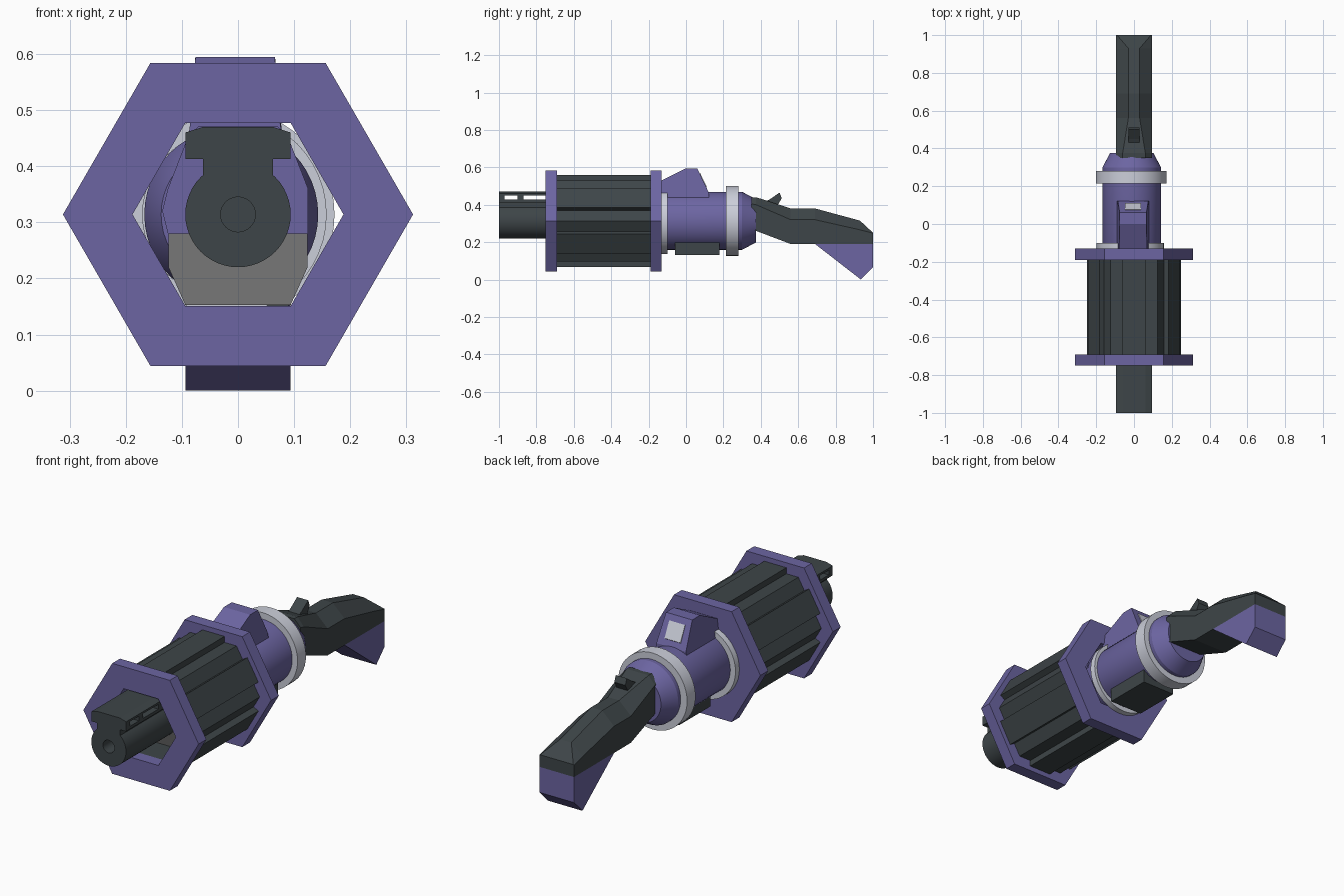
import bpy, bmesh, math

cube = bpy.data.objects.get("Cube")
if cube:
    bpy.data.objects.remove(cube)

AXIS = 0.314      # height of the barrel axis
OFF = -0.012      # sideways offset of the receiver


def material(name, rgb):
    m = bpy.data.materials.new(name)
    m.use_nodes = True
    m.diffuse_color = (*rgb, 1)
    m.node_tree.nodes["Principled BSDF"].inputs["Base Color"].default_value = (*rgb, 1)
    return m


PURPLE = material("purple", (0.15, 0.13, 0.36))
DARK = material("charcoal", (0.048, 0.06, 0.065))
LIGHT = material("pale grey", (0.6, 0.62, 0.7))
GREY = material("mid grey", (0.32, 0.32, 0.32))


def loft(name, rings, mats, closed=False, smooth=False):
    """Skin matching rings of points; cap the ends, or join them when closed."""
    bm = bmesh.new()
    loops = [[bm.verts.new(p) for p in ring] for ring in rings]
    n = len(loops[0])
    pairs = list(zip(loops, loops[1:]))
    if closed:
        pairs.append((loops[-1], loops[0]))
    else:
        bm.faces.new(loops[0])
        bm.faces.new(loops[-1])
    for a, b in pairs:
        for i in range(n):
            j = (i + 1) % n
            bm.faces.new((a[i], a[j], b[j], b[i]))
    bmesh.ops.recalc_face_normals(bm, faces=bm.faces)
    me = bpy.data.meshes.new(name)
    bm.to_mesh(me)
    bm.free()
    ob = bpy.data.objects.new(name, me)
    bpy.context.collection.objects.link(ob)
    for m in mats:
        me.materials.append(m)
    if smooth:
        bpy.ops.object.select_all(action='DESELECT')
        ob.select_set(True)
        bpy.context.view_layer.objects.active = ob
        bpy.ops.object.shade_smooth_by_angle(angle=math.radians(25))
    return ob


def prism_y(name, pts, y0, y1, mat):
    return loft(name, [[(x, y, z) for x, z in pts] for y in (y0, y1)], [mat])


def prism_x(name, pts, half, mat, x=0):
    return loft(name, [[(x + s * half, y, z) for y, z in pts] for s in (-1, 1)], [mat])


def circle(r, y, n, cx=0.0, cz=AXIS):
    return [(cx + r * math.cos(math.tau * i / n), y, cz + r * math.sin(math.tau * i / n))
            for i in range(n)]


def turned(name, profile, mat, cx=0.0, n=48, closed=False):
    return loft(name, [circle(r, y, n, cx) for r, y in profile], [mat], closed, n > 8)


def hex_tube(name, outer, inner, y0, y1, mat):
    return turned(name, [(outer, y0), (outer, y1), (inner, y1), (inner, y0)], mat, n=6, closed=True)


# Hexagonal shroud: two end plates, hollow body and six raised panels
hex_tube("front_plate", 0.312, 0.188, -0.75, -0.69, PURPLE)
hex_tube("rear_plate", 0.312, 0.188, -0.19, -0.13, PURPLE)
hex_tube("shroud", 0.25, 0.188, -0.69, -0.19, DARK)
for k in range(6):
    a = math.radians(30 + 60 * k)
    c, s = math.cos(a), math.sin(a)
    panel = [(r * c - t * s, AXIS + r * s + t * c)
             for r, t in ((0.2, -0.06), (0.246, -0.06), (0.246, 0.06), (0.2, 0.06))]
    prism_y(f"shroud_panel_{k + 1}", panel, -0.69, -0.19, DARK)

# Barrel with a recessed bore
turned("barrel", [(0.031, -0.9), (0.031, -1), (0.094, -1), (0.094, -0.2)], DARK)

# Slotted top rail: neck, lower strips, posts and crowned cap
prism_y("rail_neck", [(-0.062, 0.38), (0.062, 0.38), (0.062, 0.425), (-0.062, 0.425)], -1, -0.25, DARK)
prism_y("rail_base", [(-0.094, 0.413), (0.094, 0.413), (0.094, 0.427), (-0.094, 0.427)], -1, -0.25, DARK)
prism_y("rail_cap", [(-0.094, 0.45), (-0.094, 0.46), (-0.062, 0.47), (0.062, 0.47),
                     (0.094, 0.46), (0.094, 0.45)], -1, -0.25, DARK)
for i, (y0, y1) in enumerate(((-1, -0.97), (-0.9, -0.87), (-0.75, -0.69))):
    prism_x(f"rail_post_{i + 1}", [(y0, 0.42), (y1, 0.42), (y1, 0.455), (y0, 0.455)], 0.094, DARK)

# Inner frame around the barrel inside the shroud
prism_y("inner_frame", [(-0.125, 0.28), (-0.135, 0.32), (-0.125, 0.36), (-0.09, 0.45), (-0.07, 0.472),
                        (0.07, 0.472), (0.09, 0.45), (0.125, 0.36), (0.125, 0.28)], -0.5, -0.2, PURPLE)
lower = loft("lower_frame", [
    [(-0.124, y, 0.28), (0.124, y, 0.28), (0.124, y, 0.22), (w, y2, z2), (-w, y2, z2), (-0.124, y, 0.22)]
    for y, w, y2, z2 in ((-0.62, 0.094, -0.56, 0.153), (-0.2, 0.094, -0.2, 0.153))], [LIGHT, GREY])
lower.data.update()
for p in lower.data.polygons:
    if p.normal.z < -0.3:
        p.material_index = 1

# Receiver with tapered ends, and its two pale collars
turned("receiver", [(0.125, -0.24), (0.155, -0.17), (0.155, 0.3), (0.115, 0.375)], PURPLE, OFF)
turned("front_collar", [(0.15, -0.13), (0.178, -0.13), (0.178, -0.1), (0.15, -0.1)], LIGHT, -0.02, closed=True)
turned("rear_collar", [(0.15, 0.215), (0.187, 0.215), (0.187, 0.28), (0.15, 0.28)], LIGHT, -0.015, closed=True)
prism_x("lower_block", [(-0.06, 0.13), (0.18, 0.13), (0.18, 0.22), (-0.06, 0.22)], 0.09, DARK)

# Sight housing, slightly narrower on top, with a window on its rear slope
loft("sight_housing", [
    [(-0.005 + s * w, y, z) for y, z, w in
     ((-0.14, 0.44, 0.085), (-0.14, 0.525, 0.074), (0, 0.595, 0.071),
      (0.06, 0.595, 0.071), (0.122, 0.465, 0.08), (0.122, 0.44, 0.085))]
    for s in (-1, 1)], [PURPLE])
prism_x("sight_window", [(0.071, 0.565), (0.076, 0.569), (0.112, 0.495), (0.107, 0.49)], 0.043, LIGHT, -0.005)

# Bent grip with a chamfered top, and its purple foot
grip = []
for y, low, mid, top, w in ((0.35, 0.27, 0.405, 0.44, 0.06), (0.375, 0.26, 0.4, 0.44, 0.06),
                            (0.56, 0.19, 0.32, 0.38, 0.03), (0.69, 0.19, 0.32, 0.38, 0.03),
                            (0.93, 0.19, 0.266, 0.315, 0.03), (1, 0.19, 0.248, 0.25, 0.09)):
    grip.append([(-0.094, y, low), (0.094, y, low), (0.094, y, mid),
                 (w, y, top), (-w, y, top), (-0.094, y, mid)])
loft("grip", grip, [DARK])
prism_x("grip_foot", [(0.69, 0.19), (0.935, 0.0), (1, 0.065), (1, 0.19)], 0.094, PURPLE)

# Hammer spur
prism_x("hammer", [(0.41, 0.41), (0.45, 0.43), (0.5, 0.465), (0.512, 0.435), (0.48, 0.38)], 0.03, DARK)
